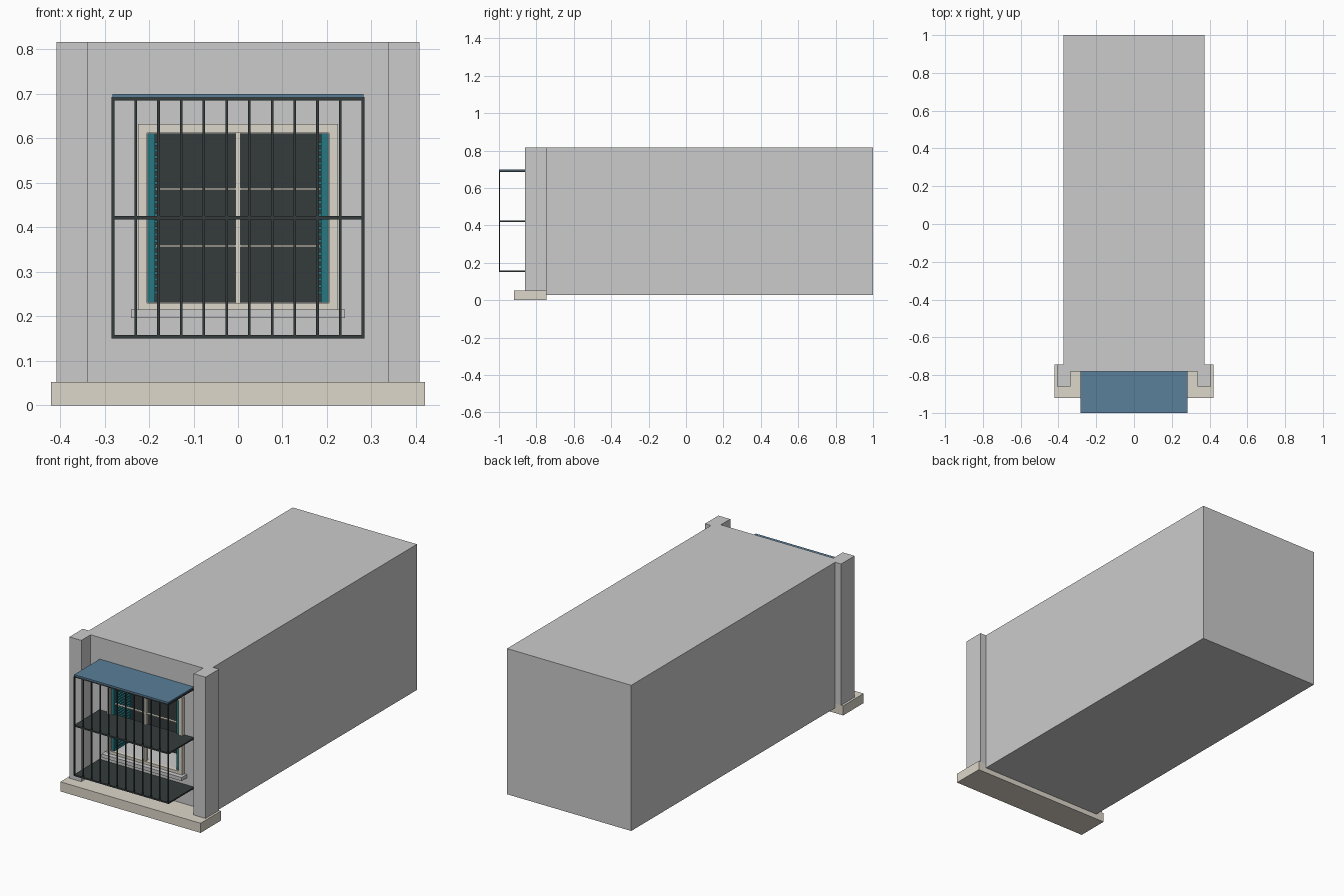
import bpy, bmesh
from mathutils import Matrix, Vector

if "Cube" in bpy.data.objects:
    bpy.data.objects.remove(bpy.data.objects["Cube"])


def mat(name, rgb):
    m = bpy.data.materials.new(name)
    m.diffuse_color = (*rgb, 1)
    m.use_nodes = True
    m.node_tree.nodes["Principled BSDF"].inputs["Base Color"].default_value = m.diffuse_color
    return m


STONE = mat("warm_stone", (0.72, 0.68, 0.59))
IRON = mat("dark_iron", (0.035, 0.045, 0.045))
BLUE = mat("blue_cover", (0.10, 0.21, 0.32))
TEAL = mat("teal_paint", (0.02, 0.19, 0.22))


def boxes(name, spans, material=None):
    """One object from boxes given as (x0, x1, y0, y1, z0, z1)."""
    bm = bmesh.new()
    for x0, x1, y0, y1, z0, z1 in spans:
        centre = Vector((x0 + x1, y0 + y1, z0 + z1)) / 2
        size = Vector((x1 - x0, y1 - y0, z1 - z0))
        bmesh.ops.create_cube(
            bm, size=1, matrix=Matrix.Translation(centre) @ Matrix.Diagonal((*size, 1)))
    mesh = bpy.data.meshes.new(name)
    bm.to_mesh(mesh)
    bm.free()
    ob = bpy.data.objects.new(name, mesh)
    bpy.context.collection.objects.link(ob)
    if material:
        mesh.materials.append(material)
    return ob


def mirrored(ob):
    mod = ob.modifiers.new("mirror", "MIRROR")
    mod.use_axis = (True, False, False)
    return ob


WALL = -0.78      # front wall plane
FRONT = -0.80     # face of the window frame
BACK = -0.63      # back of the window recess

# Long building block with a recess behind the window
block = boxes("building_block", [(-0.372, 0.372, WALL, 1.0, 0.028, 0.817)])
cutter = boxes("window_cutter", [(-0.205, 0.205, -0.9, BACK, 0.23, 0.612)])
cutter.hide_render = True
cutter.hide_viewport = True
cut = block.modifiers.new("window_recess", "BOOLEAN")
cut.object = cutter
cut.operation = "DIFFERENCE"
cut.solver = "EXACT"

# Corner pillars and base ledge
mirrored(boxes("corner_pillar", [(0.337, 0.408, -0.86, -0.745, 0.05, 0.817)]))
boxes("base_ledge", [(-0.42, 0.42, -0.92, -0.745, 0, 0.052)], STONE)

# Window surround, mullion, glazing bars and sill
boxes("window_frame", [
    (-0.225, -0.205, FRONT, WALL, 0.215, 0.632),
    (0.205, 0.225, FRONT, WALL, 0.215, 0.632),
    (-0.205, 0.205, FRONT, WALL, 0.612, 0.632),
    (-0.205, 0.205, FRONT, WALL, 0.215, 0.23),
], STONE)
boxes("window_mullion", [(-0.006, 0.006, FRONT + 0.004, WALL, 0.23, 0.612)], STONE)
boxes("glazing_bars", [(-0.185, 0.185, FRONT + 0.006, WALL, z - 0.002, z + 0.002)
                       for z in (0.358, 0.486)], STONE)
boxes("window_sill", [(-0.24, 0.24, -0.825, WALL, 0.196, 0.215)])

# Dark panes at the back of the recess
boxes("dark_panes", [(-0.204, 0.204, BACK - 0.008, BACK - 0.001, 0.231, 0.611)], IRON)

# Slatted shutters folded back against the window sides
mirrored(boxes("shutter_frame", [
    (0.187, 0.203, FRONT + 0.008, FRONT + 0.022, 0.231, 0.611),
    (0.187, 0.203, BACK - 0.026, BACK - 0.012, 0.231, 0.611),
    (0.187, 0.203, FRONT + 0.022, BACK - 0.026, 0.231, 0.243),
    (0.187, 0.203, FRONT + 0.022, BACK - 0.026, 0.599, 0.611),
], TEAL))
mirrored(boxes("shutter_slats", [
    (0.182, 0.201, FRONT + 0.022, BACK - 0.026, 0.250 + i * 0.0145, 0.257 + i * 0.0145)
    for i in range(24)], TEAL))

# Balcony cage: three shelves, upright bars and a blue cover
boxes("balcony_shelves", [(-0.284, 0.284, -0.999, WALL, z - 0.004, z + 0.004)
                          for z in (0.154, 0.422, 0.689)], IRON)
boxes("balcony_bars", [
    (x - 0.003, x + 0.003, -1.0, -0.994, 0.152, 0.69)
    for x in [-0.281 + i * 0.562 / 11 for i in range(12)]], IRON)
boxes("balcony_cover", [(-0.282, 0.282, -1.0, WALL, 0.693, 0.70)], BLUE)
